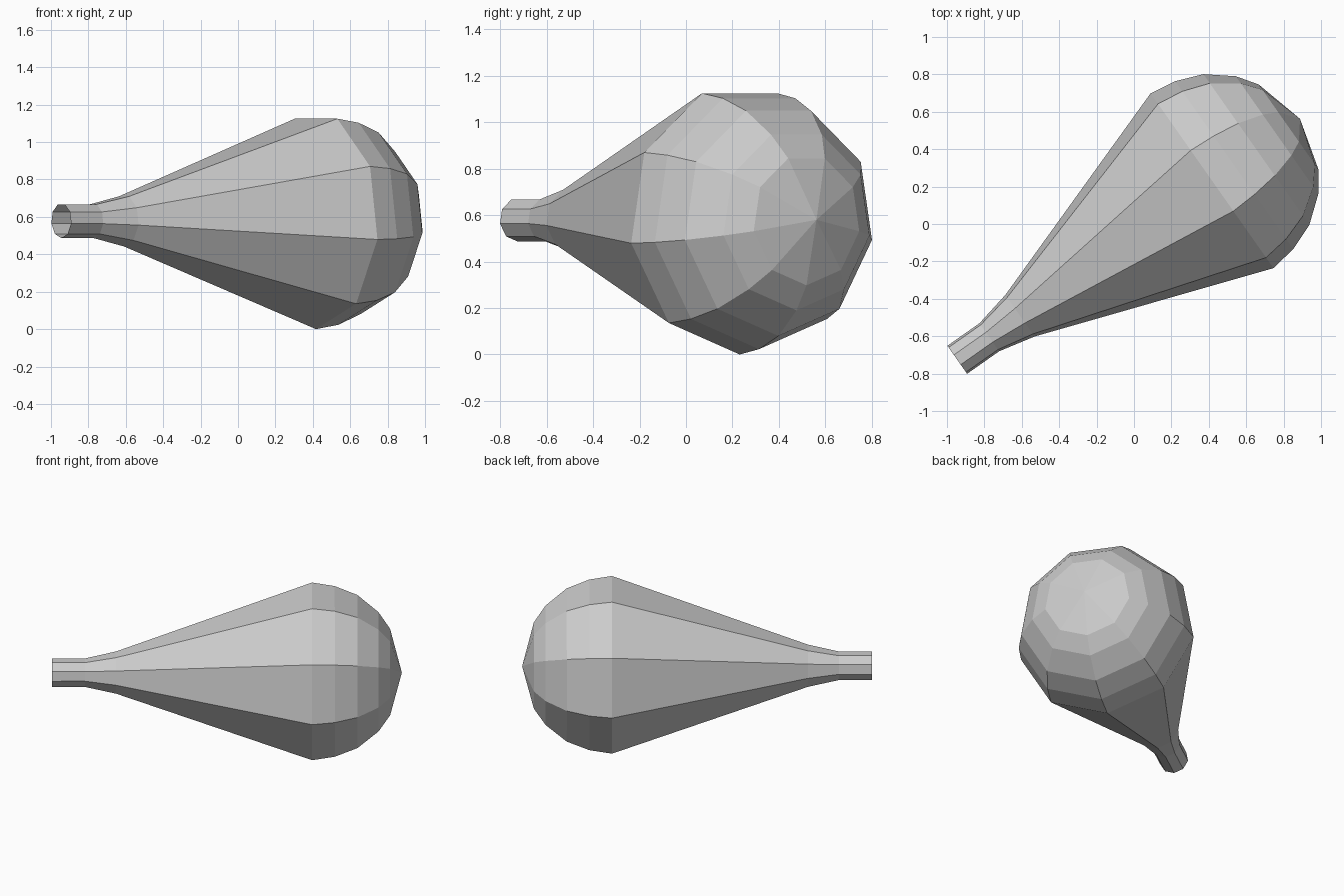
import bpy, bmesh
from math import sin, cos, pi, radians
from mathutils import Vector

if "Cube" in bpy.data.objects:
    bpy.data.objects.remove(bpy.data.objects["Cube"])

SIDES = 9
# profile: distance along the axis from the open neck, radius
PROFILE = [(0.0, 0.093), (0.21, 0.093), (0.41, 0.138), (1.665, 0.58),
           (1.81, 0.557), (1.955, 0.50), (2.09, 0.39), (2.165, 0.282)]
TIP = 2.24

start = Vector((-0.945, -0.726, 0.58))
axis = Vector((cos(radians(35.1)), sin(radians(35.1)), 0))
side = Vector((axis.y, -axis.x, 0))
down = Vector((0, 0, -1))

# nine-sided bulb, one corner pointing down, open at the neck
bm = bmesh.new()
rings = []
for t, r in PROFILE:
    rings.append([bm.verts.new(start + axis * t + r * (down * cos(2 * pi * i / SIDES)
                                                       + side * sin(2 * pi * i / SIDES)))
                  for i in range(SIDES)])
for a, b in zip(rings, rings[1:]):
    for i in range(SIDES):
        j = (i + 1) % SIDES
        bm.faces.new((a[i], a[j], b[j], b[i]))

# rounded end closed with a fan
tip = bm.verts.new(start + axis * TIP)
for i in range(SIDES):
    bm.faces.new((rings[-1][i], rings[-1][(i + 1) % SIDES], tip))

# make all faces point outward
middle = start + axis * 1.5
bm.normal_update()
f = bm.faces[:][-1]
if f.normal.dot(axis) < 0:
    bmesh.ops.reverse_faces(bm, faces=bm.faces[:])

mesh = bpy.data.meshes.new("bulb")
bm.to_mesh(mesh)
bm.free()
bpy.context.collection.objects.link(bpy.data.objects.new("bulb", mesh))
